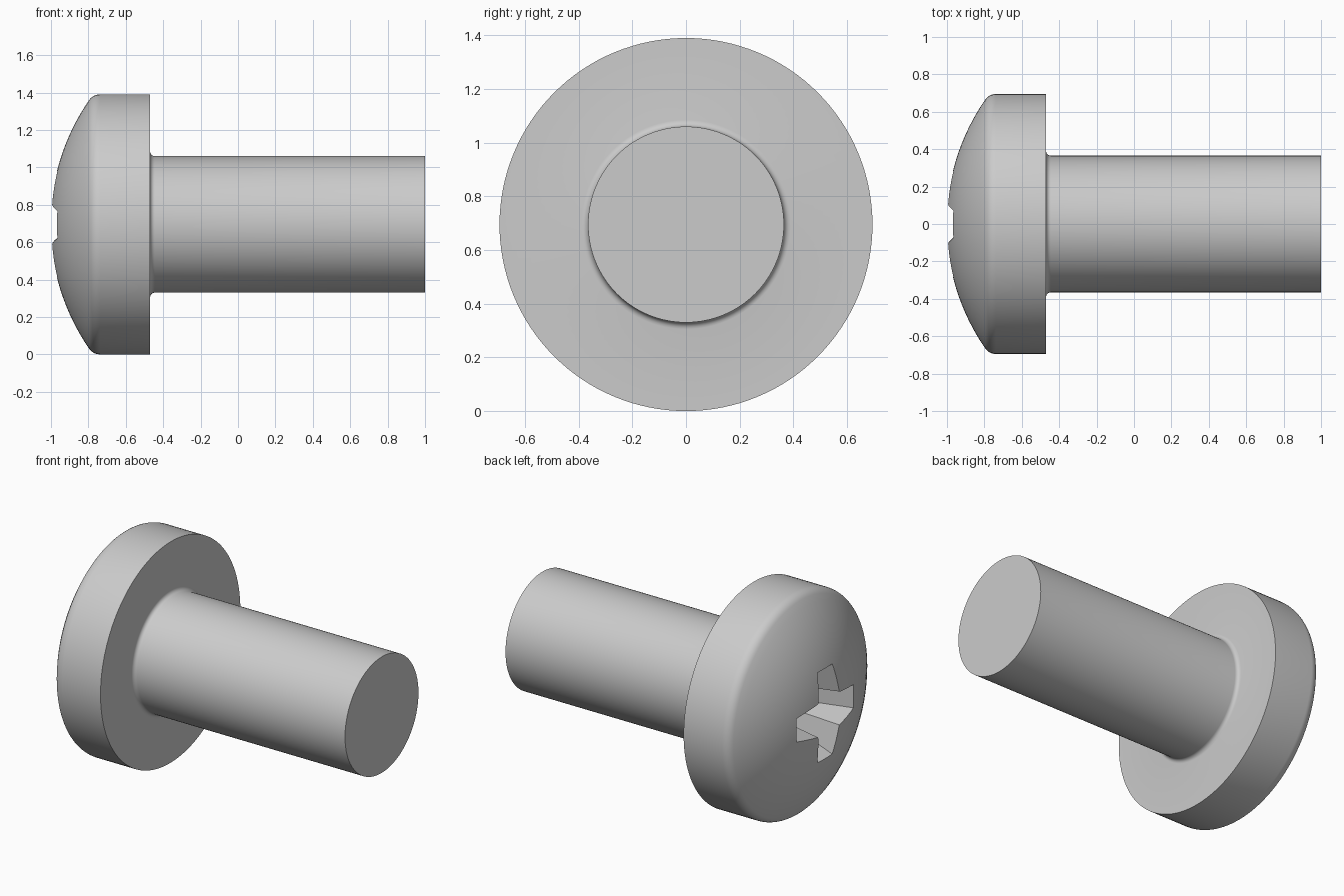
import bpy
import bmesh
from math import sin, cos, asin, pi, radians
from mathutils import Matrix, Vector

cube = bpy.data.objects.get("Cube")
if cube:
    bpy.data.objects.remove(cube, do_unlink=True)

HEAD_R, SHAFT_R, SEGMENTS = 0.695, 0.365, 128
BACK_X = -0.47           # underside of the head
AXIS = Matrix.Translation((0, 0, HEAD_R))

steel = bpy.data.materials.new("grey steel")
steel.use_nodes = True
grey = (0.6, 0.6, 0.6, 1)
steel.diffuse_color = grey
steel.node_tree.nodes["Principled BSDF"].inputs["Base Color"].default_value = grey


def make_object(name, bm):
    bmesh.ops.recalc_face_normals(bm, faces=bm.faces[:])
    mesh = bpy.data.meshes.new(name)
    bm.to_mesh(mesh)
    bm.free()
    mesh.materials.append(steel)
    obj = bpy.data.objects.new(name, mesh)
    bpy.context.collection.objects.link(obj)
    obj.matrix_world = AXIS
    return obj


def arc(cx, cr, radius, start, end, steps):
    """Profile points (x, r) along a circular arc, angles in radians."""
    angles = [start + (end - start) * i / steps for i in range(steps + 1)]
    return [(cx + radius * cos(a), cr + radius * sin(a)) for a in angles]


# Profile: domed crown, rounded rim, flat underside, fillet, plain shaft
dome_r, rim = 1.17, 0.07
tilt = asin((HEAD_R - rim) / (dome_r - rim))
dome_x = dome_r - 1.003
rim_x = dome_x - (dome_r - rim) * cos(tilt)
profile = arc(dome_x, 0, dome_r, pi, pi - tilt, 16)
profile += arc(rim_x, HEAD_R - rim, rim, pi - tilt, pi / 2, 6)[1:]
profile.append((BACK_X, HEAD_R))
fillet = 0.025
profile += arc(BACK_X + fillet, SHAFT_R + fillet, fillet, pi, 1.5 * pi, 5)
profile += [(1, SHAFT_R), (1, 0)]

# Screw body, spun around the x axis
bm = bmesh.new()
verts = [bm.verts.new((x, max(r, 0), 0)) for x, r in profile]
edges = [bm.edges.new(pair) for pair in zip(verts, verts[1:])]
bmesh.ops.spin(bm, geom=verts + edges, cent=(0, 0, 0), axis=(1, 0, 0),
               angle=2 * pi, steps=SEGMENTS, use_merge=True)
bmesh.ops.remove_doubles(bm, verts=bm.verts[:], dist=0.0001)
screw = make_object("screw_body", bm)


# Cross recess cutter, tapering towards its floor
def cross_ring(bm, x, length, half_width, corner):
    ring = []
    for quarter in range(4):
        turn = Matrix.Rotation(quarter * pi / 2, 3, 'X')
        for y, z in ((length, -half_width), (length, half_width), (corner, corner)):
            ring.append(bm.verts.new(turn @ Vector((x, y, z))))
    return ring


bm = bmesh.new()
outer = cross_ring(bm, -1.1, 0.34, 0.082, 0.115)
inner = cross_ring(bm, -0.63, 0.14, 0.05, 0.07)
bm.faces.new(outer)
bm.faces.new(inner)
for i in range(len(outer)):
    j = (i + 1) % len(outer)
    bm.faces.new((outer[i], outer[j], inner[j], inner[i]))
cutter = make_object("recess_cutter", bm)
cutter.hide_render = True

# Cut the recess and remove the helper
cut = screw.modifiers.new("cross_recess", 'BOOLEAN')
cut.operation = 'DIFFERENCE'
cut.solver = 'EXACT'
cut.object = cutter
bpy.ops.object.select_all(action='DESELECT')
screw.select_set(True)
bpy.context.view_layer.objects.active = screw
bpy.ops.object.modifier_apply(modifier=cut.name)
bpy.data.objects.remove(cutter, do_unlink=True)
bpy.ops.object.shade_smooth_by_angle(angle=radians(25))
